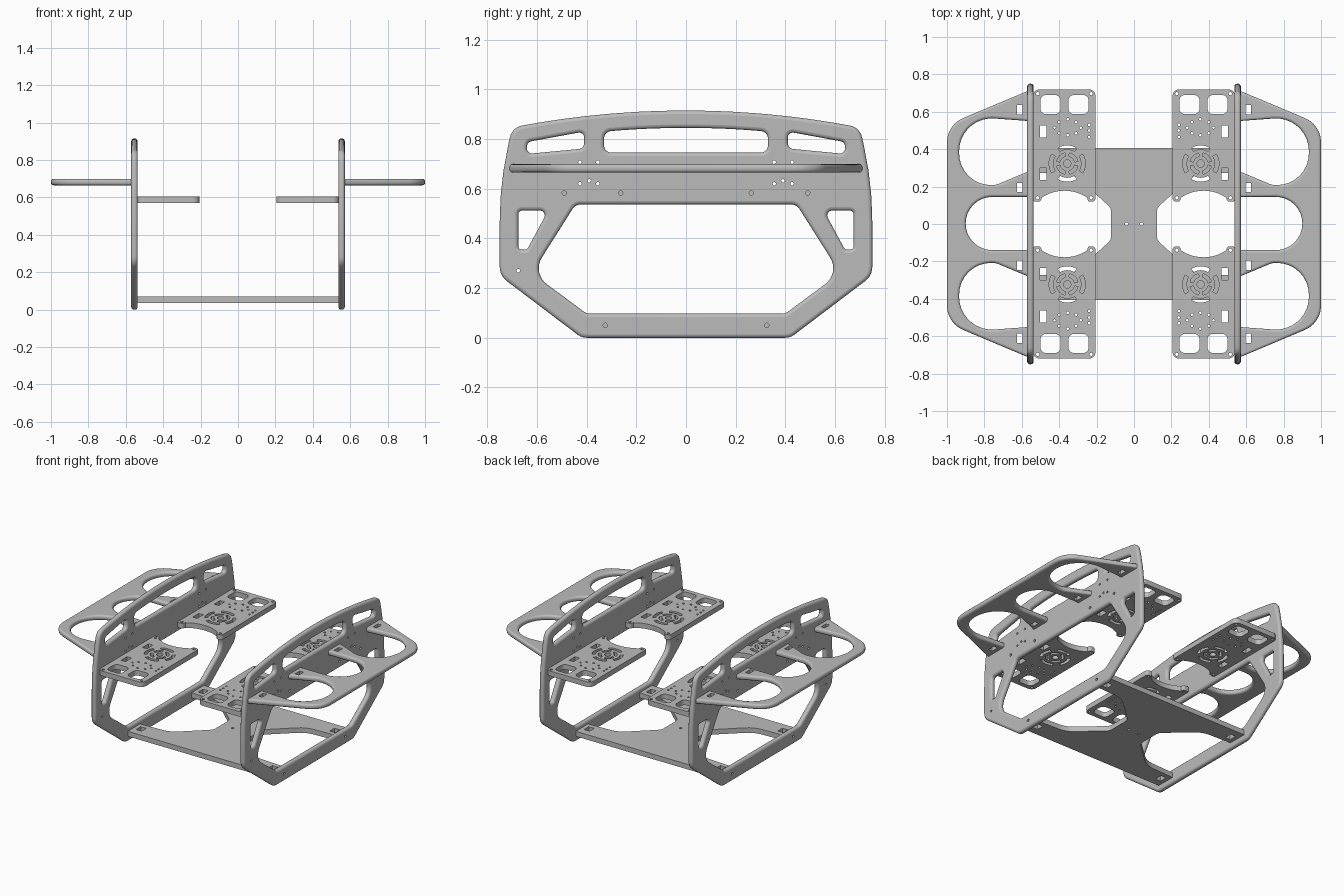
import bpy, bmesh, math
from mathutils import Vector, Matrix

cube = bpy.data.objects.get("Cube")
if cube:
    bpy.data.objects.remove(cube, do_unlink=True)

GREY = (0.5, 0.5, 0.5, 1.0)
grey = bpy.data.materials.new("plain grey")
grey.use_nodes = True
grey.diffuse_color = GREY
for node in grey.node_tree.nodes:
    if node.type == 'BSDF_PRINCIPLED':
        node.inputs["Base Color"].default_value = GREY


# ---- 2D outline helpers ----
def rounded(points):
    """Polygon of (x, y) or (x, y, radius) corners, with the corners filleted."""
    out = []
    for i, corner in enumerate(points):
        p = Vector(corner[:2])
        r = corner[2] if len(corner) > 2 else 0
        if r == 0:
            out.append(p)
            continue
        u = (Vector(points[i - 1][:2]) - p).normalized()
        v = (Vector(points[(i + 1) % len(points)][:2]) - p).normalized()
        half = u.angle(v) / 2
        centre = p + (u + v).normalized() * r / math.sin(half)
        start = p + u * r / math.tan(half) - centre
        end = p + v * r / math.tan(half) - centre
        a = math.atan2(start.y, start.x)
        turn = math.atan2(end.y, end.x) - a
        turn = (turn + math.pi) % (2 * math.pi) - math.pi
        steps = max(3, math.ceil(abs(turn) / (math.pi / 16)))
        for k in range(steps + 1):
            t = a + turn * k / steps
            out.append(centre + r * Vector((math.cos(t), math.sin(t))))
    clean = [p for i, p in enumerate(out) if (p - out[i - 1]).length > 1e-4]
    return clean


def circle(x, y, r, n=12):
    return [Vector((x + r * math.cos(2 * math.pi * k / n),
                    y + r * math.sin(2 * math.pi * k / n))) for k in range(n)]


def rect(x0, y0, x1, y1, r=0.0):
    return rounded([(x0, y0, r), (x1, y0, r), (x1, y1, r), (x0, y1, r)])


def arc_slot(x, y, r0, r1, middle, spread):
    angles = [math.radians(middle + spread * (k / 8 - 0.5)) for k in range(9)]
    ring = [(r1, a) for a in angles] + [(r0, a) for a in reversed(angles)]
    return [Vector((x + r * math.cos(a), y + r * math.sin(a))) for r, a in ring]


def flip(loops, sx, sy):
    return [[Vector((p.x * sx, p.y * sy)) for p in loop] for loop in loops]


# ---- solid helpers ----
def plate(name, loops, thickness, matrix, bevel=0.0):
    """Extruded flat plate: outer loop and holes, optional rounded rims."""
    curve = bpy.data.curves.new(name, 'CURVE')
    curve.dimensions = '2D'
    curve.fill_mode = 'BOTH'
    curve.extrude = thickness / 2 - bevel
    curve.bevel_depth = bevel
    curve.bevel_resolution = 2
    curve.offset = -bevel
    for loop in loops:
        spline = curve.splines.new('POLY')
        spline.points.add(len(loop) - 1)
        for point, p in zip(spline.points, loop):
            point.co = (p.x, p.y, 0, 1)
        spline.use_cyclic_u = True
    temp = bpy.data.objects.new(name + "_curve", curve)
    bpy.context.collection.objects.link(temp)
    graph = bpy.context.evaluated_depsgraph_get()
    mesh = bpy.data.meshes.new_from_object(temp.evaluated_get(graph))
    bpy.data.objects.remove(temp, do_unlink=True)
    bpy.data.curves.remove(curve)
    bm = bmesh.new()
    bm.from_mesh(mesh)
    bmesh.ops.remove_doubles(bm, verts=bm.verts, dist=1e-5)
    bmesh.ops.recalc_face_normals(bm, faces=bm.faces)
    bm.to_mesh(mesh)
    bm.free()
    mesh.transform(matrix)
    mesh.materials.clear()
    mesh.materials.append(grey)
    obj = bpy.data.objects.new(name, mesh)
    bpy.context.collection.objects.link(obj)
    return obj


def drill(obj, cutter):
    mod = obj.modifiers.new("screw_holes", 'BOOLEAN')
    mod.object = cutter
    mod.operation = 'DIFFERENCE'
    mod.solver = 'EXACT'
    graph = bpy.context.evaluated_depsgraph_get()
    mesh = bpy.data.meshes.new_from_object(obj.evaluated_get(graph))
    obj.modifiers.clear()
    obj.data = mesh
    bpy.data.objects.remove(cutter, do_unlink=True)


def finish(obj, axis):
    """Smooth rims, flat broad faces."""
    bpy.ops.object.select_all(action='DESELECT')
    obj.select_set(True)
    bpy.context.view_layer.objects.active = obj
    bpy.ops.object.shade_smooth_by_angle(angle=math.radians(35))
    for face in obj.data.polygons:
        if abs(face.normal[axis]) > 0.999:
            face.use_smooth = False


# ---- side panel outline, in the y-z plane ----
half = [(0.42, 0, 0.06), (0.75, 0.25, 0.07), (0.75, 0.62, 1.4), (0.70, 0.847, 0.06)]
arch = [(0.6 - 0.1 * k, 0.915 - 0.139 * (0.6 - 0.1 * k) ** 2) for k in range(13)]
panel = [rounded(half + arch + [(-y, z, r) for y, z, r in reversed(half)])]
window = [(0.40, 0.097, 0.05), (0.62, 0.26, 0.08), (0.445, 0.537, 0.04)]
panel.append(rounded(window + [(-y, z, r) for y, z, r in reversed(window)]))
grip = [(0.05 * k, 0.845 - 0.139 * (0.05 * k) ** 2) for k in range(5, -6, -1)]
panel.append(rounded([(-0.33, 0.745, 0.03), (0.33, 0.745, 0.03), (0.33, 0.83, 0.03)]
                     + grip + [(-0.33, 0.83, 0.03)]))
small = [rounded([(0.675, 0.355, 0.015), (0.64, 0.355, 0.015),
                  (0.555, 0.512, 0.02), (0.675, 0.512, 0.015)]),
         rounded([(0.64, 0.74, 0.02), (0.41, 0.762, 0.025),
                  (0.41, 0.83, 0.02), (0.64, 0.788, 0.02)])]
panel += small + flip(small, -1, 1)

screws = [(0.49, 0.583, 0.009), (0.263, 0.583, 0.009), (0.325, 0.05, 0.009)]
screws += [(y, z, 0.007) for y, z in ((0.427, 0.707), (0.355, 0.707), (0.427, 0.62),
                                      (0.39, 0.632), (0.355, 0.62))]
screw_loops = [circle(*s) for s in screws]
screw_loops += flip(screw_loops, -1, 1) + [circle(-0.675, 0.27, 0.007)]

# ---- outer cup shelf, three open slots ----
upper = [(0.555, 0.55), (0.935, 0.578, 0.175), (0.935, 0.208, 0.17),
         (0.74, 0.208, 0.08), (0.555, 0.285)]
middle = [(0.555, 0.145), (0.90, 0.145, 0.142), (0.90, -0.14, 0.142), (0.555, -0.14)]
lower = [(c[0], -c[1], *c[2:]) for c in reversed(upper)]
shelf = [rounded([(0.555, -0.717), (1.0, -0.53, 0.14), (1.0, 0.53, 0.14), (0.555, 0.717)]
                 + upper + middle + lower)]
shelf_slots = [rect(0.597, y - 0.025, 0.625, y + 0.025) for y in (0.61, 0.195, -0.22, -0.61)]

# ---- inner equipment platform ----
bay = [(0.252 + 0.024 * k, -0.04 + math.sqrt(0.218 ** 2 - (0.024 * k - 0.12) ** 2))
       for k in range(11)]
platform = [rounded([(0.206, 0.72, 0.035), (0.206, 0.12, 0.018), (0.245, 0.12, 0.012)]
                    + bay + [(0.499, 0.12, 0.012), (0.54, 0.12, 0.012), (0.54, 0.72, 0.035)])]
platform += [rect(0.243, 0.587, 0.35, 0.69, 0.03), rect(0.393, 0.587, 0.5, 0.69, 0.03),
             rect(0.468, 0.463, 0.502, 0.527), rect(0.468, 0.235, 0.502, 0.3)]
platform += [circle(x, y, 0.009) for x in (0.229, 0.515) for y in (0.14, 0.697)]
platform += [circle(x, y, 0.007) for x, y in (
    (0.24, 0.53), (0.24, 0.5), (0.24, 0.465), (0.285, 0.515), (0.31, 0.485), (0.31, 0.545),
    (0.355, 0.56), (0.4, 0.545), (0.4, 0.485), (0.425, 0.515), (0.355, 0.475))]
platform.append(circle(0.357, 0.323, 0.02, 16))
for quarter in range(4):
    platform.append(arc_slot(0.357, 0.323, 0.076, 0.097, 90 * quarter, 62))
    platform.append(arc_slot(0.357, 0.323, 0.04, 0.058, 90 * quarter + 45, 66))

# ---- base plate with waisted sides ----
waist = [(0.545, 0.405), (0.545, 0.275), (0.32, 0.265, 0.15), (0.122, 0.085, 0.05)]
right_side = waist + [(c[0], -c[1], *c[2:]) for c in reversed(waist)]
left_side = [(-c[0], -c[1], *c[2:]) for c in right_side]
base = [rounded(right_side + left_side), circle(-0.04, 0, 0.009), circle(0.04, 0, 0.009)]
base += [rect(x - 0.02, y - 0.025, x + 0.02, y + 0.025)
         for x in (-0.49, 0.49) for y in (-0.33, 0.33)]

# ---- assemble ----
UPRIGHT = Matrix(((0, 0, 1, 0), (1, 0, 0, 0), (0, 1, 0, 0), (0, 0, 0, 1)))
finish(plate("base_plate", base, 0.034, Matrix.Translation((0, 0, 0.053))), 2)
for side, sx in (("left", 1), ("right", -1)):
    place = Matrix.Translation((0.554 * sx, 0, 0)) @ UPRIGHT
    wall = plate(side + "_side_panel", panel, 0.034, place, 0.014)
    drill(wall, plate("screw_cutter", screw_loops, 0.1, place))
    finish(wall, 0)
    level = Matrix.Translation((0, 0, 0.682))
    tray = plate(side + "_cup_shelf", flip(shelf, sx, 1), 0.034, level, 0.013)
    drill(tray, plate("slot_cutter", flip(shelf_slots, sx, 1), 0.1, level))
    finish(tray, 2)
    for end, sy in (("back", 1), ("front", -1)):
        deck = plate(side + "_" + end + "_platform", flip(platform, sx, sy), 0.034,
                     Matrix.Translation((0, 0, 0.587)))
        finish(deck, 2)
